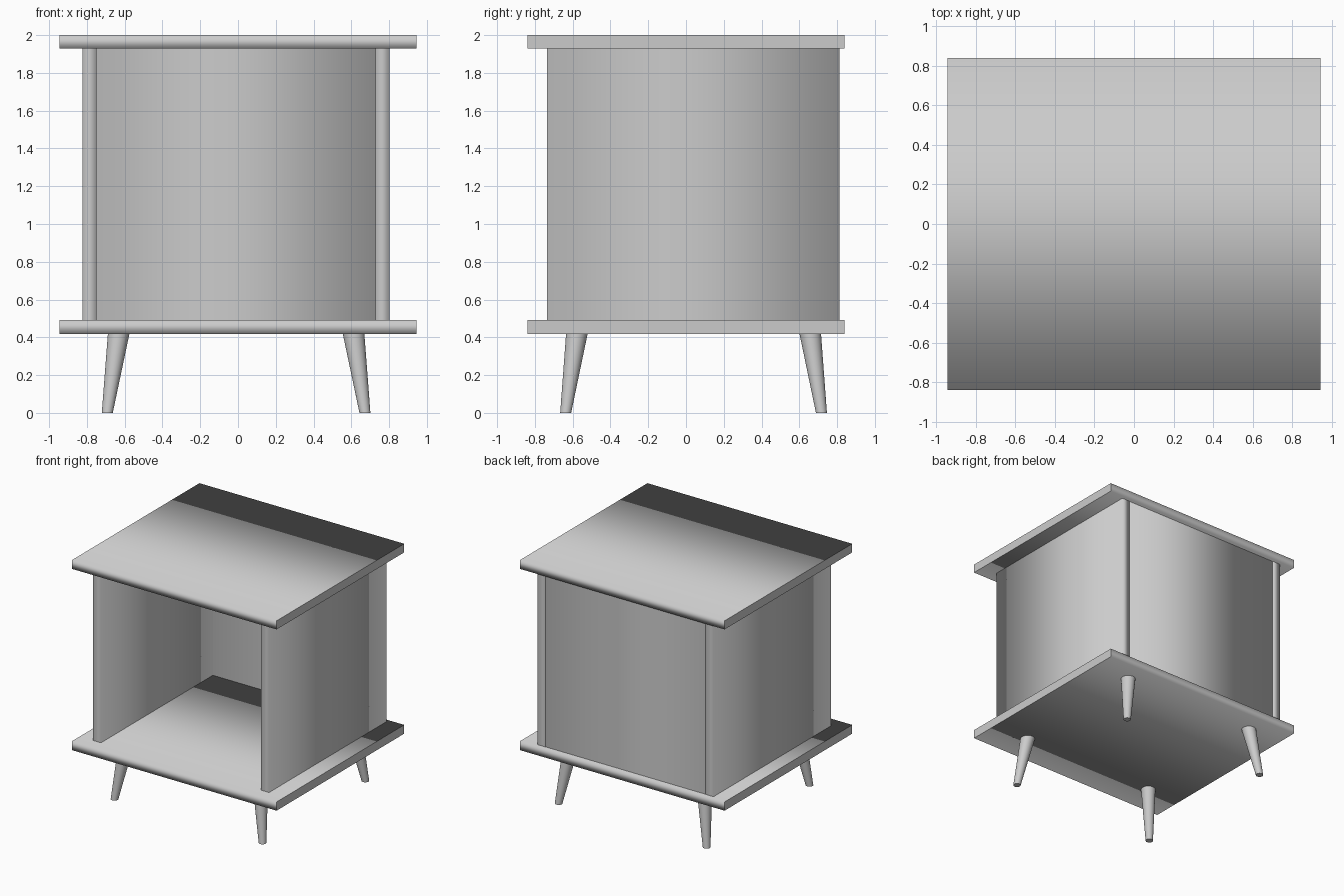
import bpy, bmesh
from mathutils import Vector

if "Cube" in bpy.data.objects:
    bpy.data.objects.remove(bpy.data.objects["Cube"])

grey = bpy.data.materials.new("light_grey")
grey.use_nodes = True
grey.diffuse_color = (0.6, 0.6, 0.6, 1)
grey.node_tree.nodes["Principled BSDF"].inputs["Base Color"].default_value = (0.6, 0.6, 0.6, 1)


def finish(name, bm, is_cap):
    """Smooth the sides, keep the end caps flat and crisp."""
    bmesh.ops.recalc_face_normals(bm, faces=bm.faces)
    bm.normal_update()
    for f in bm.faces:
        f.smooth = not is_cap(f)
        if not f.smooth:
            for e in f.edges:
                e.smooth = False
    mesh = bpy.data.meshes.new(name)
    bm.to_mesh(mesh)
    bm.free()
    mesh.materials.append(grey)
    bpy.context.collection.objects.link(bpy.data.objects.new(name, mesh))


def board(name, low, high, axis):
    """Board softly shaded around one axis, flat on the ends of that axis."""
    low, high = Vector(low), Vector(high)
    bm = bmesh.new()
    bmesh.ops.create_cube(bm, size=1)
    for v in bm.verts:
        v.co = (low + high) / 2 + v.co * (high - low)
    finish(name, bm, lambda f: abs(f.normal[axis]) > 0.9)


def leg(name, top, foot):
    """Tapered round leg, sheared so that both ends stay level."""
    top, foot = Vector(top), Vector(foot)
    bm = bmesh.new()
    bmesh.ops.create_cone(bm, cap_ends=True, segments=32, radius1=0.029, radius2=0.057, depth=1)
    for v in bm.verts:
        centre = foot.lerp(top, v.co.z + 0.5)
        v.co = Vector((v.co.x, v.co.y, 0)) + centre
    finish(name, bm, lambda f: len(f.verts) > 4)


# Top and bottom plates
board("top_plate", (-0.944, -0.84, 1.928), (0.944, 0.84, 2), 0)
board("bottom_plate", (-0.944, -0.84, 0.418), (0.944, 0.84, 0.491), 0)

# Side and back panels, open at the front
board("right_side_panel", (-0.822, -0.735, 0.491), (-0.748, 0.812, 1.928), 2)
board("left_side_panel", (0.728, -0.735, 0.491), (0.801, 0.812, 1.928), 2)
board("back_panel", (-0.748, 0.737, 0.491), (0.728, 0.81, 1.928), 2)

# Splayed legs
for side, sx in (("left", 1), ("right", -1)):
    for end, sy in (("front", -1), ("back", 1)):
        leg(f"{end}_{side}_leg",
            (-0.01 + sx * 0.622, 0.04 + sy * 0.618, 0.418),
            (-0.01 + sx * 0.682, 0.04 + sy * 0.677, 0))
